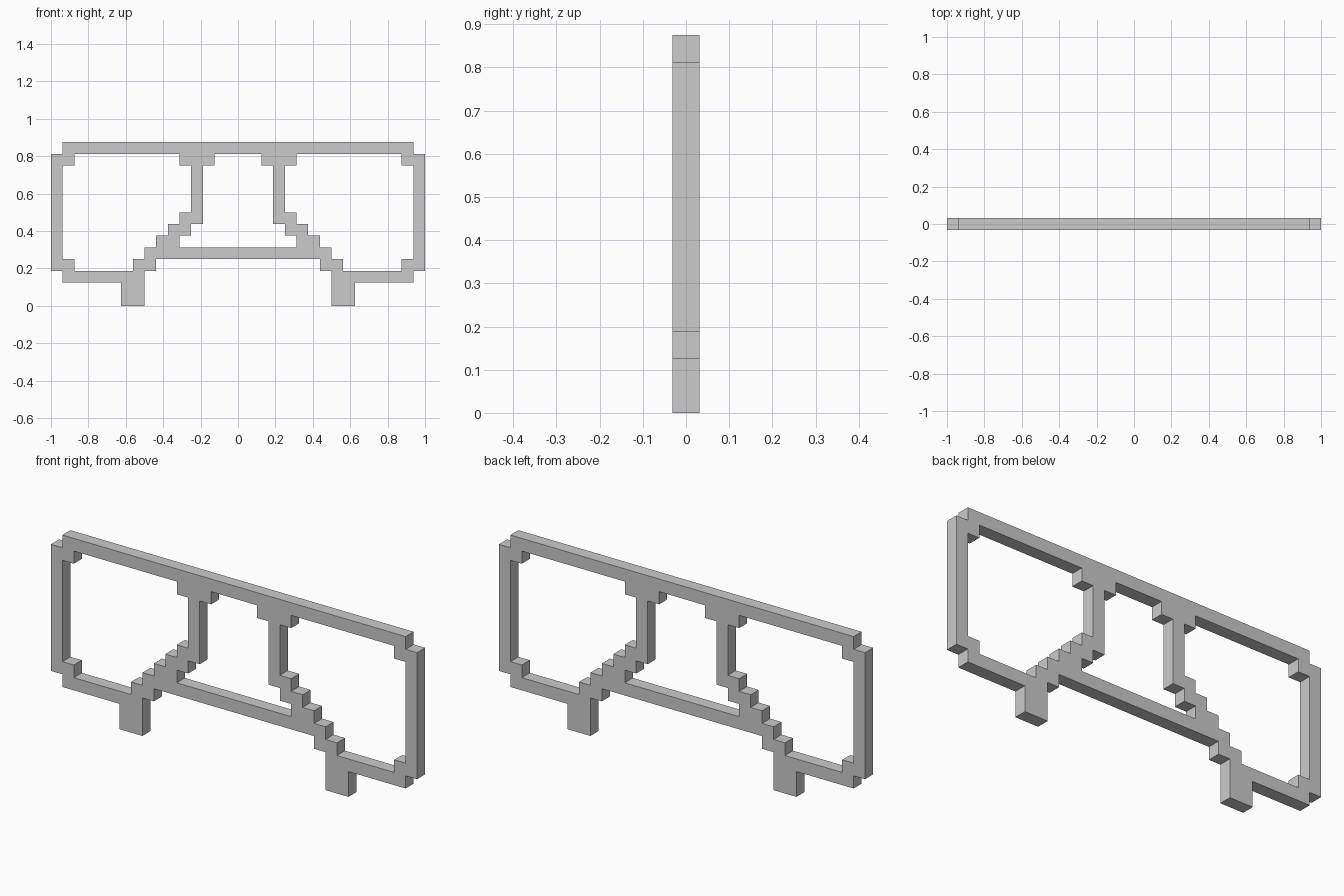
import bpy
import math

if "Cube" in bpy.data.objects:
    bpy.data.objects.remove(bpy.data.objects["Cube"])

U = 1 / 16  # one grid step; the frame is one step thick


def mirror(pts):
    return [(-x, z) for x, z in reversed(pts)]


# Right half of the outer silhouette, from top bar down to foot and cross bar
outer = [(15, 14), (15, 13), (16, 13), (16, 3), (15, 3), (15, 2), (10, 2),
         (10, 0), (8, 0), (8, 3), (7, 3), (7, 4)]

# Right half of the centre opening
centre = [(2, 13), (2, 12), (3, 12), (3, 7), (4, 7), (4, 6), (5, 6), (5, 5)]

# Side opening: stepped corners, and a staircase on its inner edge
stairs = [p for i in range(5) for p in ((9 - i, 3 + i), (9 - i, 4 + i))]
side = [(5, 12), (5, 13), (14, 13), (14, 12), (15, 12), (15, 4), (14, 4),
        (14, 3)] + stairs + [(4, 8), (4, 12)]

# Filled, extruded profile
curve = bpy.data.curves.new("stepped_frame", 'CURVE')
curve.dimensions = '2D'
curve.fill_mode = 'BOTH'
curve.extrude = U / 2
for loop in (outer + mirror(outer), centre + mirror(centre), side, mirror(side)):
    loop = [p for i, p in enumerate(loop) if p != loop[i - 1]]
    s = curve.splines.new('POLY')
    s.points.add(len(loop) - 1)
    for pt, (x, z) in zip(s.points, loop):
        pt.co = (x * U, z * U, 0, 1)
    s.use_cyclic_u = True

frame = bpy.data.objects.new("stepped_frame", curve)
bpy.context.collection.objects.link(frame)
frame.rotation_euler.x = math.radians(90)

# Turn into a welded flat-shaded mesh
bpy.context.view_layer.objects.active = frame
frame.select_set(True)
bpy.ops.object.convert(target='MESH')
frame = bpy.context.object
frame.name = "stepped_frame"
bpy.ops.object.mode_set(mode='EDIT')
bpy.ops.mesh.select_all(action='SELECT')
bpy.ops.mesh.remove_doubles(threshold=0.0005)
bpy.ops.mesh.normals_make_consistent(inside=False)
bpy.ops.object.mode_set(mode='OBJECT')
bpy.ops.object.shade_flat()
